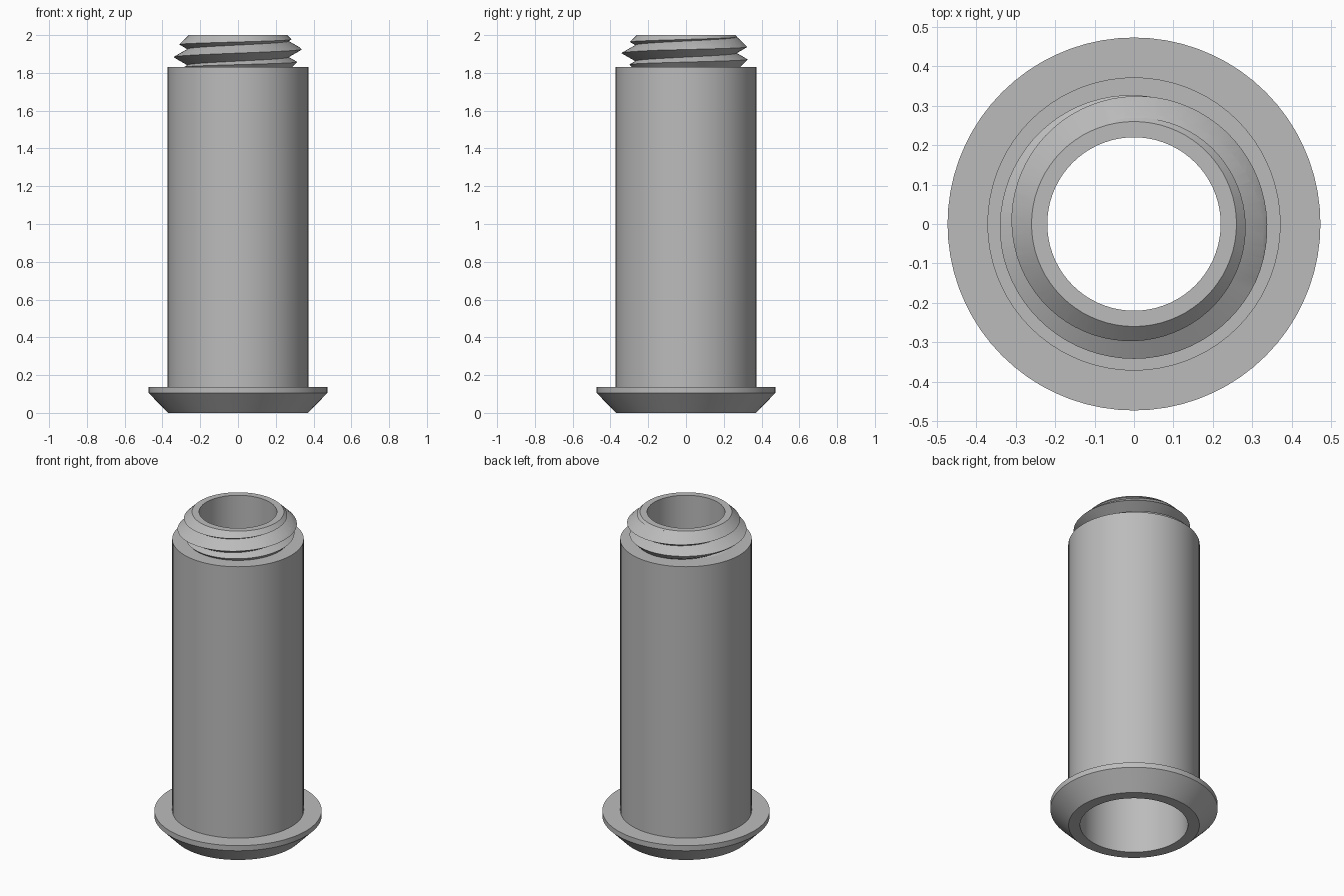
import bpy, bmesh
from math import cos, sin, pi, radians

cube = bpy.data.objects.get("Cube")
if cube:
    bpy.data.objects.remove(cube, do_unlink=True)

SEGMENTS = 72
BORE, SOCKET = 0.22, 0.305       # upper and lower inner radii
SHOULDER, TOP = 1.83, 2.0        # heights of the tube end and the neck end
PITCH, ROOT, CREST = 0.085, 0.268, 0.342

grey = bpy.data.materials.new("plain grey")
grey.use_nodes = True
colour = (0.5, 0.5, 0.5, 1)
grey.diffuse_color = colour
grey.node_tree.nodes["Principled BSDF"].inputs["Base Color"].default_value = colour


def make_object(name, bm):
    bmesh.ops.recalc_face_normals(bm, faces=bm.faces)
    mesh = bpy.data.meshes.new(name)
    bm.to_mesh(mesh)
    bm.free()
    mesh.materials.append(grey)
    obj = bpy.data.objects.new(name, mesh)
    bpy.context.collection.objects.link(obj)
    return obj


def lathe(name, profile):
    """Turn a closed (radius, height) profile round the z axis."""
    bm = bmesh.new()
    rings = []
    for i in range(SEGMENTS):
        a = 2 * pi * i / SEGMENTS
        rings.append([bm.verts.new((r * cos(a), r * sin(a), z)) for r, z in profile])
    for i, ring in enumerate(rings):
        after = rings[(i + 1) % SEGMENTS]
        for j in range(len(profile)):
            k = (j + 1) % len(profile)
            bm.faces.new((ring[j], after[j], after[k], ring[k]))
    return make_object(name, bm)


def helical_rod(name, start, turns):
    """Solid rod with a right-handed V thread; start is a root height at angle 0."""
    bm = bmesh.new()

    def spiral(radius, rise, count):
        points = []
        for n in range(count + 1):
            a = 2 * pi * n / SEGMENTS
            z = start + rise + PITCH * n / SEGMENTS
            points.append(bm.verts.new((radius * cos(a), radius * sin(a), z)))
        return points

    count = turns * SEGMENTS
    roots = spiral(ROOT, 0, count + SEGMENTS)
    crests = spiral(CREST, PITCH / 2, count)
    for n in range(count):
        m = n + SEGMENTS
        bm.faces.new((roots[n], roots[n + 1], crests[n + 1], crests[n]))
        bm.faces.new((crests[n], crests[n + 1], roots[m + 1], roots[m]))
    # Close both ends with fans
    height = PITCH * (turns + 1)
    low = bm.verts.new((0, 0, start - PITCH))
    high = bm.verts.new((0, 0, start + height + PITCH))
    for edge in [e for e in bm.edges if e.is_boundary]:
        z = sum(v.co.z for v in edge.verts) / 2
        bm.faces.new((*edge.verts, low if z < start + height / 2 else high))
    return make_object(name, bm)


# Tube with a bevelled flange at the foot and a stepped bore
body = lathe("flanged_tube", [
    (SOCKET, 0), (0.37, 0), (0.473, 0.105), (0.473, 0.137), (0.372, 0.137),
    (0.372, SHOULDER), (BORE, SHOULDER), (BORE, 1.76), (SOCKET, 1.76)])

# Threaded neck: a ring with tapered ends, cut to the helical rod
neck = lathe("threaded_neck", [
    (BORE, SHOULDER), (0.287, SHOULDER), (0.36, 1.905),
    (0.345, 1.917), (0.26, TOP), (BORE, TOP)])
rod = helical_rod("thread_cutter", 1.926 - 3.5 * PITCH, 5)
rod.hide_render = True
cut = neck.modifiers.new("thread", "BOOLEAN")
cut.operation, cut.solver, cut.object = "INTERSECT", "EXACT", rod
bpy.context.view_layer.objects.active = neck
bpy.ops.object.modifier_apply(modifier=cut.name)
bpy.data.objects.remove(rod, do_unlink=True)

# Smooth the round walls and keep the rims sharp
bpy.ops.object.select_all(action="DESELECT")
for part in (body, neck):
    part.select_set(True)
bpy.ops.object.shade_smooth_by_angle(angle=radians(25))
